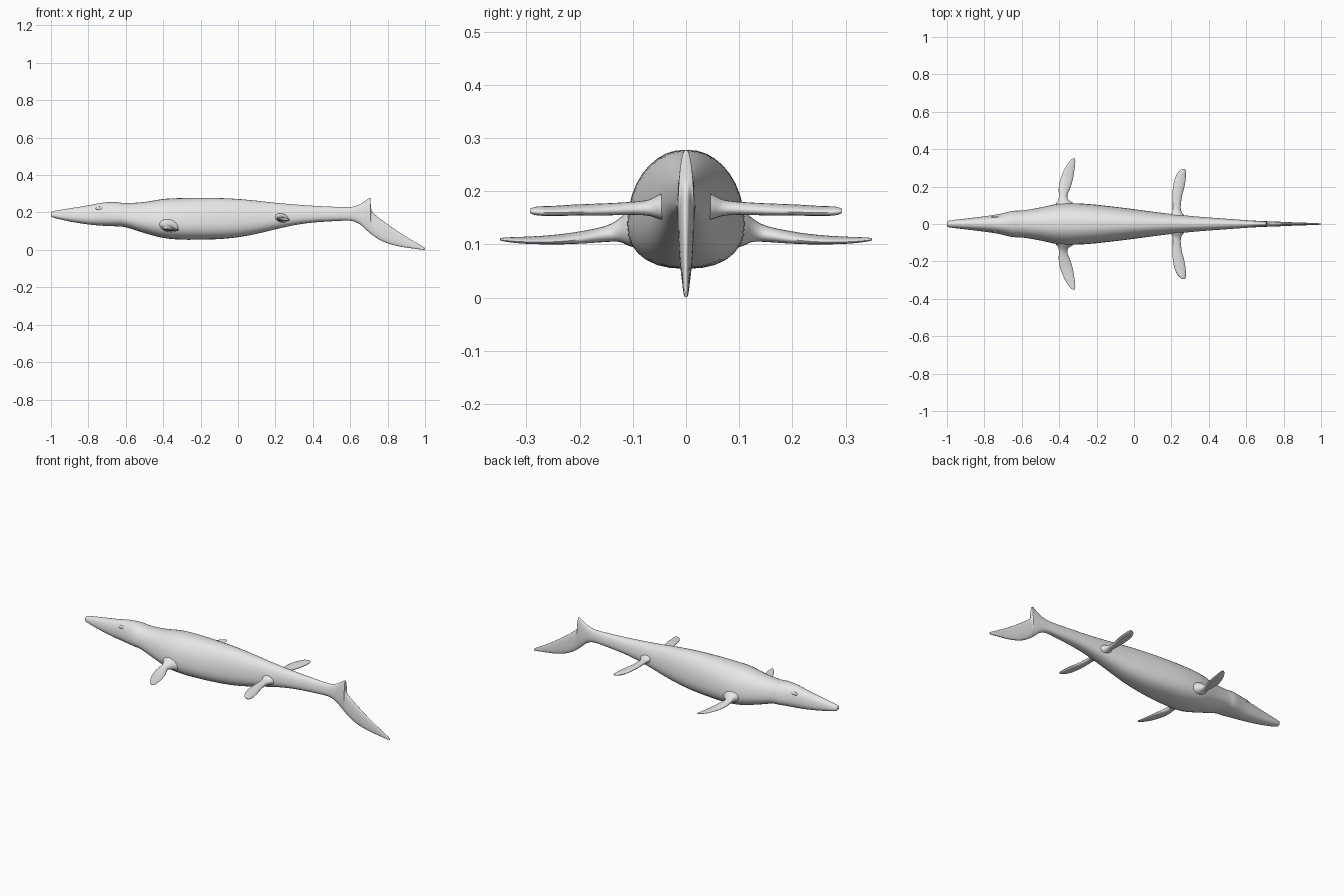
import bpy, bmesh, math

if "Cube" in bpy.data.objects:
    bpy.data.objects.remove(bpy.data.objects["Cube"])

grey = bpy.data.materials.new("skin grey")
grey.diffuse_color = (0.8, 0.8, 0.8, 1)
grey.use_nodes = True
grey.node_tree.nodes["Principled BSDF"].inputs["Base Color"].default_value = grey.diffuse_color


def smooth_rows(rows, steps):
    """Catmull-Rom interpolation through the station rows."""
    out = []
    for i in range(len(rows) - 1):
        a, b = rows[max(i - 1, 0)], rows[i]
        c, d = rows[i + 1], rows[min(i + 2, len(rows) - 1)]
        for k in range(steps):
            t = k / steps
            out.append([0.5 * (2 * q + (r - p) * t + (2 * p - 5 * q + 4 * r - s) * t * t
                               + (3 * q - p - 3 * r + s) * t ** 3)
                        for p, q, r, s in zip(a, b, c, d)])
    out.append(list(rows[-1]))
    return out


def finish(obj):
    obj.data.materials.append(grey)
    bpy.ops.object.select_all(action='DESELECT')
    obj.select_set(True)
    bpy.context.view_layer.objects.active = obj
    bpy.ops.object.shade_smooth_by_angle(angle=math.radians(50))


def loft(name, rings):
    """Skin closed rings of points and cap both ends."""
    bm = bmesh.new()
    loops = [[bm.verts.new(p) for p in ring] for ring in rings]
    n = len(loops[0])
    for a, b in zip(loops, loops[1:]):
        for j in range(n):
            bm.faces.new((a[j], a[(j + 1) % n], b[(j + 1) % n], b[j]))
    bm.faces.new(loops[0])
    bm.faces.new(loops[-1])
    bmesh.ops.recalc_face_normals(bm, faces=bm.faces)
    mesh = bpy.data.meshes.new(name)
    bm.to_mesh(mesh)
    bm.free()
    obj = bpy.data.objects.new(name, mesh)
    bpy.context.collection.objects.link(obj)
    finish(obj)


def power(v, e):
    return math.copysign(abs(v) ** e, v)


# Body and tail fluke: x, bottom, top, half width
body = [
    (-1.0, .180, .200, .010), (-.985, .172, .208, .018), (-.9, .152, .222, .028),
    (-.8, .136, .238, .040), (-.72, .129, .253, .052), (-.65, .126, .255, .068),
    (-.6, .121, .250, .070), (-.5, .090, .256, .086), (-.4, .064, .272, .106),
    (-.3, .055, .277, .107), (-.2, .055, .278, .100), (-.1, .058, .277, .089),
    (0, .068, .272, .077), (.1, .086, .263, .064), (.2, .110, .252, .052),
    (.3, .132, .243, .042), (.4, .146, .236, .034), (.5, .153, .231, .027),
    (.6, .156, .229, .020), (.65, .138, .243, .017), (.68, .112, .261, .016),
    (.703, .092, .277, .015), (.709, .087, .268, .015), (.714, .083, .210, .014),
    (.75, .058, .175, .013), (.8, .035, .137, .011), (.87, .017, .089, .008),
    (.94, .007, .046, .006), (.985, .001, .020, .004), (1.0, .001, .010, .002),
]
SIDES = 32
rings = []
for x, lo, hi, w in smooth_rows(body, 3):
    ring = []
    for j in range(SIDES):
        t = 2 * math.pi * j / SIDES
        s, c = power(math.sin(t), .85), power(math.cos(t), .85)
        ring.append((x, w * c * (1 - .18 * s), (lo + hi) / 2 + (hi - lo) / 2 * s))
    rings.append(ring)
loft("body", rings)

# Flippers: distance out, leading x, trailing x, height, half thickness
front = [
    (.070, -.435, -.295, .132, .045), (.105, -.420, -.315, .131, .034),
    (.125, -.405, -.345, .127, .022), (.150, -.402, -.357, .120, .015),
    (.200, -.402, -.338, .113, .011), (.250, -.390, -.325, .109, .008),
    (.300, -.368, -.317, .108, .006), (.335, -.345, -.314, .109, .004),
    (.350, -.328, -.317, .110, .002),
]
rear = [
    (.025, .180, .285, .172, .030), (.050, .197, .265, .171, .023),
    (.070, .206, .252, .169, .015), (.100, .207, .250, .168, .012),
    (.150, .206, .257, .166, .011), (.200, .209, .270, .165, .010),
    (.250, .221, .277, .163, .009), (.280, .239, .277, .163, .008),
    (.293, .257, .273, .163, .004),
]
for label, stations in (("front_flipper", front), ("rear_flipper", rear)):
    for side, tag in ((-1, "right"), (1, "left")):
        rings = []
        for y, x0, x1, z, h in smooth_rows(stations, 3):
            rings.append([((x0 + x1) / 2 + (x1 - x0) / 2 * math.cos(t), side * y,
                           z + h * math.sin(t) - .06 * (x1 - x0) * math.cos(t))
                          for t in (2 * math.pi * j / 18 for j in range(18))])
        loft(f"{label}_{tag}", rings)

# Low bulges for the eyes
for side, tag in ((-1, "right"), (1, "left")):
    bpy.ops.mesh.primitive_uv_sphere_add(segments=16, ring_count=10, radius=1,
                                         location=(-.74, side * .037, .222))
    eye = bpy.context.object
    eye.name = f"eye_{tag}"
    eye.scale = (.022, .007, .009)
    finish(eye)
